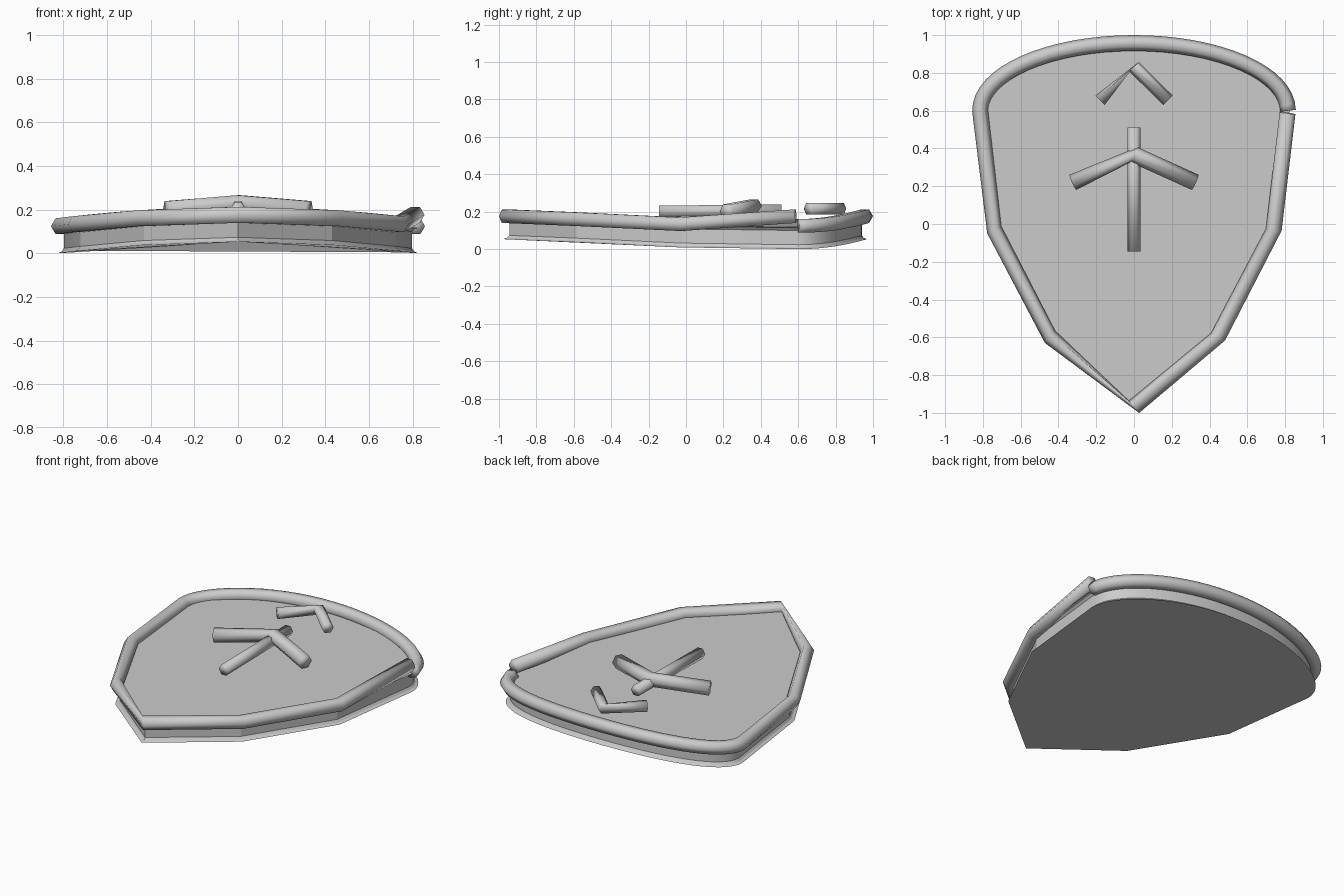
import bpy, bmesh, math
from mathutils import Vector

if "Cube" in bpy.data.objects:
    bpy.data.objects.remove(bpy.data.objects["Cube"])

SIDES = 6


def crown(x):
    """Gentle bend across the width: high on the middle line, low at the edges."""
    return 0.053 * (1 - (x / 0.82) ** 2)


def finish(name, bm, angle):
    bmesh.ops.recalc_face_normals(bm, faces=bm.faces)
    mesh = bpy.data.meshes.new(name)
    bm.to_mesh(mesh)
    bm.free()
    obj = bpy.data.objects.new(name, mesh)
    bpy.context.collection.objects.link(obj)
    bpy.ops.object.select_all(action='DESELECT')
    bpy.context.view_layer.objects.active = obj
    obj.select_set(True)
    bpy.ops.object.shade_smooth_by_angle(angle=math.radians(angle))
    return obj


def tube(name, path, radius):
    """Capped soft-shaded tube; each ring squares up to the segment that follows it."""
    bm = bmesh.new()
    pts = [Vector(p) for p in path]
    rings = []
    for i, p in enumerate(pts):
        j = min(i, len(pts) - 2)
        d = (pts[j + 1] - pts[j]).normalized()
        side = d.cross(Vector((0, 0, 1))).normalized()
        up = side.cross(d)
        ring = []
        for k in range(SIDES):
            a = 2 * math.pi * k / SIDES
            ring.append(bm.verts.new(p + radius * (side * math.cos(a) + up * math.sin(a))))
        rings.append(ring)
    for a, b in zip(rings, rings[1:]):
        for k in range(SIDES):
            n = (k + 1) % SIDES
            bm.faces.new((a[k], a[n], b[n], b[k]))
    bm.faces.new(rings[0])
    bm.faces.new(rings[-1])
    return finish(name, bm, 180)


def offset(points, dist):
    """Grow (or shrink) a counter-clockwise outline with mitred corners."""
    result = []
    for i, p in enumerate(points):
        e1 = (Vector(p) - Vector(points[i - 1])).normalized()
        e2 = (Vector(points[(i + 1) % len(points)]) - Vector(p)).normalized()
        n1, n2 = Vector((e1.y, -e1.x)), Vector((e2.y, -e2.x))
        result.append(Vector(p) + (n1 + n2) * dist / (1 + n1.dot(n2)))
    return result


# Shield outline: arched top, then straight runs down to the point
ARC = 32
outline = [(0.815 * math.cos(math.pi * i / ARC), 0.6 + 0.358 * math.sin(math.pi * i / ARC))
           for i in range(ARC + 1)]
outline += [(-0.74, -0.03), (-0.445, -0.597), (0, -0.968), (0.445, -0.597), (0.74, -0.03)]

# Plate: thin lips at back and front, with a slightly recessed side wall
bm = bmesh.new()
loops = []
for grow, height in ((0.009, 0.0), (-0.008, 0.007), (-0.018, 0.02),
                     (-0.018, 0.096), (-0.008, 0.109), (0.009, 0.116)):
    loops.append([bm.verts.new((x, y, max(0, crown(x)) + height))
                  for x, y in offset(outline, grow)])
count = len(outline)
for a, b in zip(loops, loops[1:]):
    for k in range(count):
        n = (k + 1) % count
        bm.faces.new((a[k], a[n], b[n], b[k]))
bm.faces.new(loops[0])
bm.faces.new(loops[-1])
finish("shield_plate", bm, 20)

# Rim: open tube whose last end lifts above its start
rim = [(x, y, crown(x) + 0.123) for x, y in outline]
rim.append((0.813, 0.587, 0.176))
tube("rim", rim, 0.042)

# Raised bars on the face
tube("centre_bar", [(0, -0.145, 0.202), (0, 0.51, 0.208)], 0.035)
tube("lower_chevron", [(-0.325, 0.22, 0.201), (0, 0.367, 0.228), (0.325, 0.22, 0.201)], 0.044)
tube("upper_chevron", [(-0.18, 0.655, 0.215), (0, 0.832, 0.216), (0.18, 0.655, 0.215)], 0.035)
